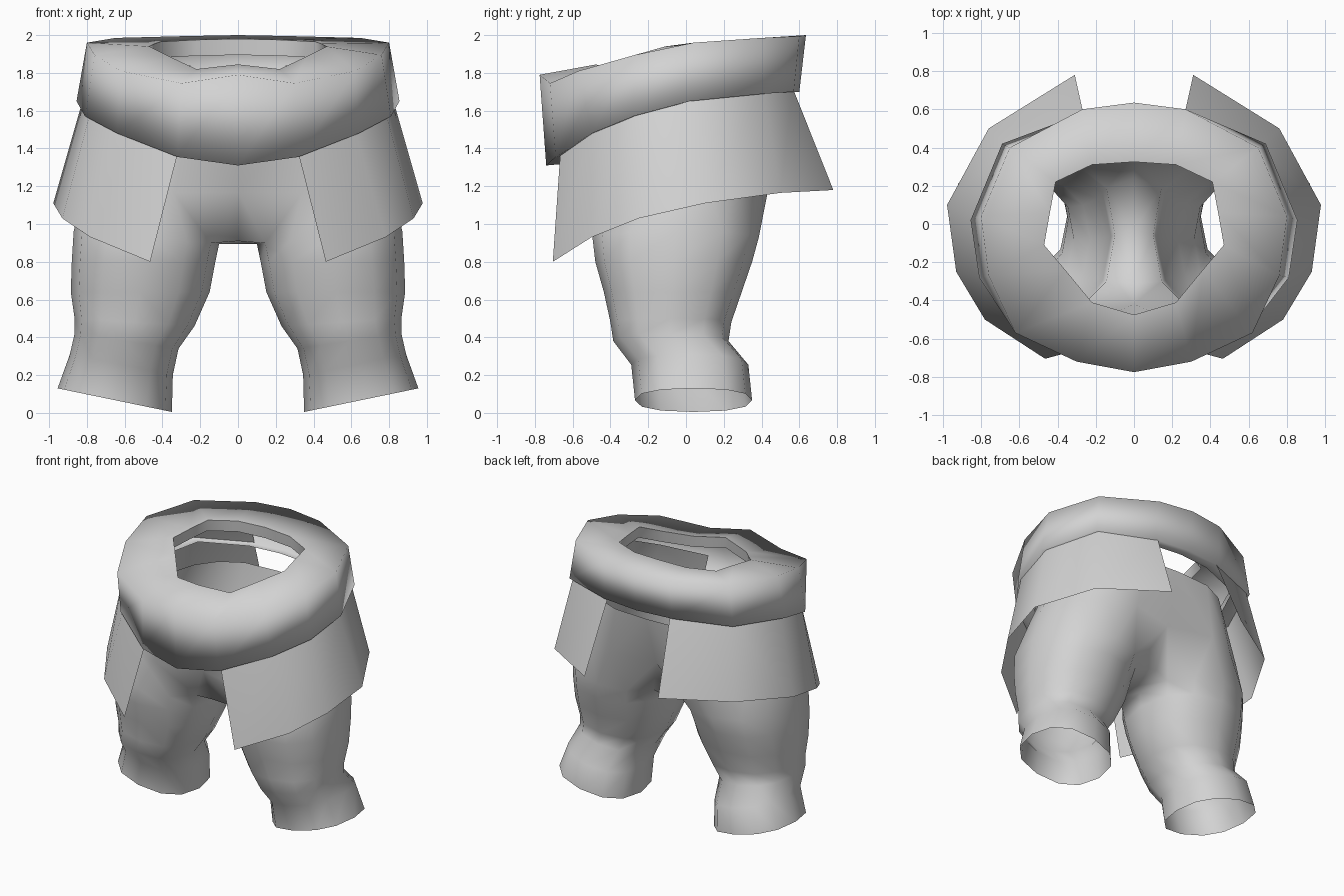
import bpy, bmesh, math

if "Cube" in bpy.data.objects:
    bpy.data.objects.remove(bpy.data.objects["Cube"])

grey = bpy.data.materials.new("light_grey")
grey.diffuse_color = (0.65, 0.65, 0.65, 1)
grey.use_nodes = True
grey.node_tree.nodes["Principled BSDF"].inputs["Base Color"].default_value = grey.diffuse_color


def loft(name, rings, closed, smooth=180):
    """Skin a list of equal-length rings of points."""
    bm = bmesh.new()
    rows = [[bm.verts.new(p) for p in r] for r in rings]
    for a, b in zip(rows, rows[1:]):
        n = len(a)
        for i in range(n if closed else n - 1):
            j = (i + 1) % n
            bm.faces.new((a[i], a[j], b[j], b[i]))
    return finish(name, bm, smooth)


def finish(name, bm, smooth):
    bmesh.ops.remove_doubles(bm, verts=bm.verts, dist=0.0005)
    bmesh.ops.recalc_face_normals(bm, faces=bm.faces)
    me = bpy.data.meshes.new(name)
    bm.to_mesh(me)
    bm.free()
    ob = bpy.data.objects.new(name, me)
    bpy.context.collection.objects.link(ob)
    me.materials.append(grey)
    bpy.ops.object.select_all(action='DESELECT')
    ob.select_set(True)
    bpy.context.view_layer.objects.active = ob
    bpy.ops.object.shade_smooth_by_angle(angle=math.radians(smooth))
    return ob


def full(half):
    """Complete a half ring (front centre to back centre) by mirroring in x."""
    return half + [(-x, y, z) for x, y, z in half[-2:0:-1]]


# Padded waistband: outer bottom, outer top and inner top, with a short return below
low = [(0, -.74, 1.31), (.32, -.69, 1.355), (.64, -.5, 1.48), (.81, -.28, 1.57),
       (.855, .02, 1.65), (.69, .42, 1.69), (.29, .57, 1.7), (0, .6, 1.7)]
top = [(0, -.775, 1.79), (.3, -.72, 1.745), (.62, -.57, 1.81), (.76, -.27, 1.895),
       (.8, .04, 1.96), (.65, .4, 1.985), (.27, .6, 1.995), (0, .635, 2.0)]
hole = [(0, -.475, 1.845), (.22, -.41, 1.82), (.36, -.24, 1.885), (.47, -.11, 1.94),
        (.44, .06, 1.955), (.41, .22, 1.965), (.22, .31, 1.975), (0, .325, 1.98)]
ret = [(x * .85, y * .85, z + .01) for x, y, z in low]
lip = [(x * 1.02, y * 1.02, z - .085) for x, y, z in hole]
loft("waistband", [full(r) for r in (ret, low, top, hole)], True)
loft("waistband_lining", [full(r) for r in (hole, lip)], True)

# Side skirt panels, open at the front and back, tucked up into the waistband
hem = [(.465, -.705, .8), (.78, -.5, .93), (.93, -.25, 1.03),
       (.978, .1, 1.11), (.76, .5, 1.165), (.31, .78, 1.18)]
band = [(.318, -.665, 1.38), (.62, -.5, 1.5), (.78, -.28, 1.6),
        (.815, .03, 1.68), (.66, .41, 1.72), (.262, .565, 1.72)]
tuck = [(.265, -.65, 1.57), (.56, -.48, 1.64), (.72, -.27, 1.72),
        (.76, .02, 1.79), (.63, .37, 1.83), (.25, .52, 1.84)]
for side, s in (("left", -1), ("right", 1)):
    loft(side + "_skirt_panel",
         [[(s * x, y, z) for x, y, z in r] for r in (hem, band, tuck)], False)

# Trousers: each leg ring is (inner x, z, outer x, z, front y, back y)
leg = [(.35, .005, .955, .13, -.27, .35),
       (.345, .2, .89, .31, -.29, .33),
       (.315, .34, .865, .42, -.385, .225),
       (.23, .46, .865, .5, -.4, .24),
       (.15, .64, .885, .64, -.435, .295),
       (.12, .8, .88, .8, -.48, .35),
       (.1, .895, .87, .96, -.495, .385)]
N = 12


def leg_ring(x0, z0, x1, z1, y0, y1):
    pts = []
    for k in range(N):
        a = 2 * math.pi * k / N
        c, s = (math.copysign(abs(v) ** .85, v) for v in (math.cos(a), math.sin(a)))
        t = (1 + c) / 2
        pts.append((x0 + (x1 - x0) * t, (y0 + y1) / 2 + (y1 - y0) / 2 * s, z0 + (z1 - z0) * t))
    return pts


def hip_arc(w, y0, y1, z, tilt, mid0, mid1):
    """Half ring from front centre round the side to back centre."""
    pts = []
    for k in range(-5, 6):
        a = math.pi * k / 10
        x = w * max(math.cos(a), 0) ** .75
        y = (y0 + y1) / 2 + (y1 - y0) / 2 * math.sin(a)
        if abs(k) == 5:
            x, y = 0, (mid0 if k < 0 else mid1)
        pts.append((x, y, z + tilt * y))
    return pts


bm = bmesh.new()
legs = [[bm.verts.new(p) for p in leg_ring(*r)] for r in leg]
for a, b in zip(legs, legs[1:]):
    for i in range(N):
        j = (i + 1) % N
        bm.faces.new((a[i], a[j], b[j], b[i]))
# crotch strip on the centre line
thigh = legs[-1]
back, mid, front = [bm.verts.new(p) for p in ((0, .24, .91), (0, -.03, .895), (0, -.31, .91))]
bm.faces.new((thigh[5], thigh[6], mid, back))
bm.faces.new((thigh[6], thigh[7], front, mid))
# hips: outer part of the thigh ring, ending on the centre line
prev = [front] + [thigh[k % N] for k in range(-5, 6)] + [back]
hips = [hip_arc(.82, -.52, .465, 1.19, .05, -.42, .36),
        hip_arc(.65, -.56, .49, 1.54, .1, -.56, .48)]
rows = [[bm.verts.new(p) for p in h] for h in hips]
# 13 thigh points meet 11 hip points: triangles at both ends
up = [rows[0][0]] + rows[0] + [rows[0][-1]]
for i in range(12):
    quad = [prev[i], prev[i + 1], up[i + 1], up[i]]
    bm.faces.new(list(dict.fromkeys(quad)))
for i in range(10):
    bm.faces.new((rows[0][i], rows[0][i + 1], rows[1][i + 1], rows[1][i]))
# mirror to the other side and weld on the centre line
dup = bmesh.ops.duplicate(bm, geom=bm.verts[:] + bm.edges[:] + bm.faces[:])["geom"]
for v in dup:
    if isinstance(v, bmesh.types.BMVert):
        v.co.x *= -1
finish("trousers", bm, 180)
